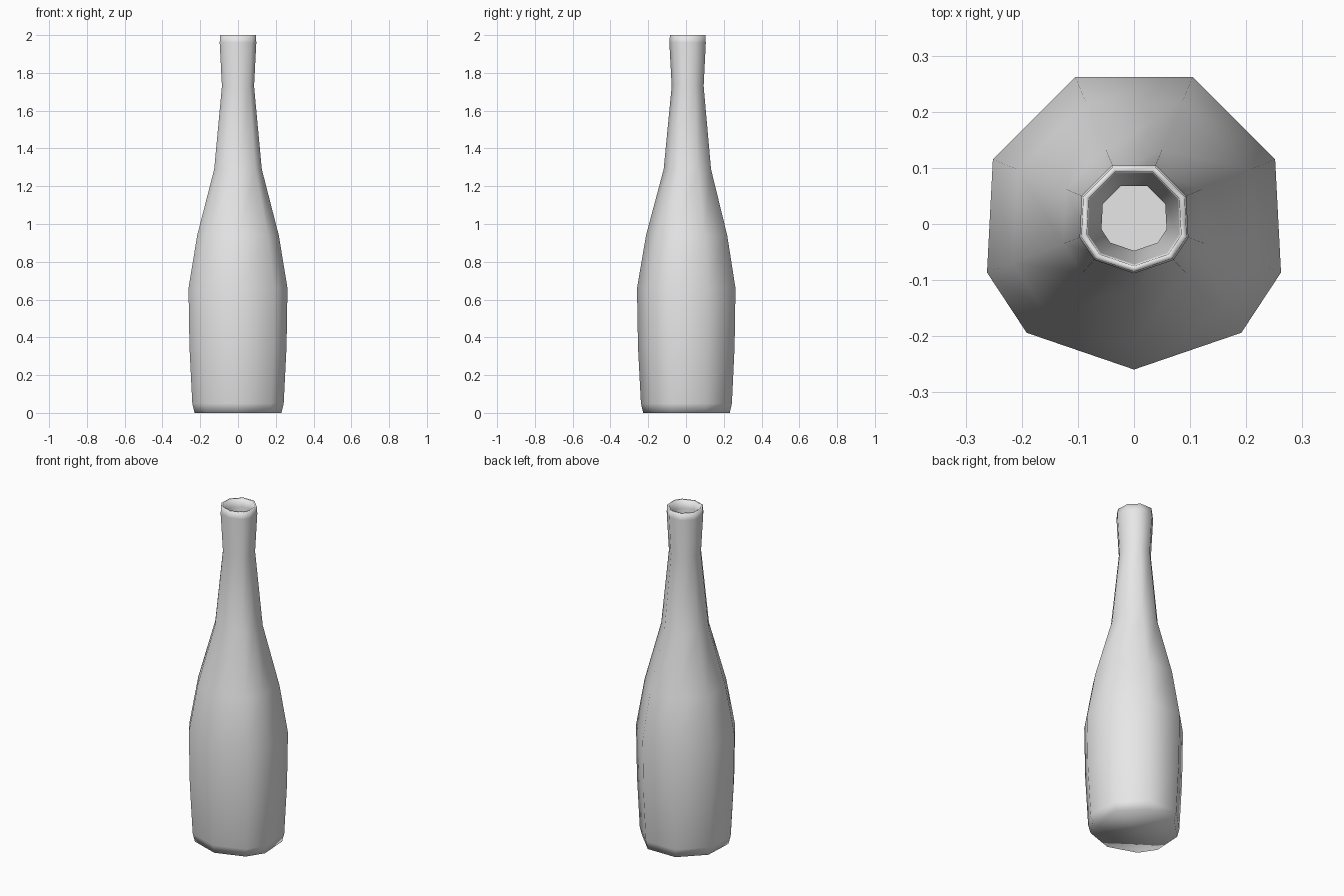
import bpy
import bmesh

cube = bpy.data.objects.get("Cube")
if cube:
    bpy.data.objects.remove(cube, do_unlink=True)

# One grey material
glass = bpy.data.materials.new("plain grey")
glass.use_nodes = True
grey = (0.8, 0.8, 0.8, 1.0)
glass.diffuse_color = grey
glass.node_tree.nodes["Principled BSDF"].inputs["Base Color"].default_value = grey

# Uneven nine-sided section, right half mirrored to the left
half = [(0.73, -0.74), (1.0, -0.33), (0.96, 0.44), (0.40, 1.0)]
section = [(0, -0.99)] + half + [(-x, y) for x, y in reversed(half)]

# Radius and height, up the outside, over the lip and down the inside
profile = [
    (0.230, 0.0), (0.242, 0.05), (0.257, 0.35), (0.262, 0.66),
    (0.216, 0.94), (0.126, 1.29), (0.085, 1.73), (0.097, 1.96), (0.094, 2.0),
    (0.084, 2.0), (0.081, 1.95), (0.058, 1.73), (0.100, 1.29),
    (0.190, 0.94), (0.235, 0.66), (0.230, 0.35), (0.210, 0.04),
]


def ring(bm, radius, z):
    shift = 0.0125 * (1 - radius / 0.262)
    return [bm.verts.new((x * radius, y * radius + shift, z)) for x, y in section]


# Bottle: rings bridged along the profile, closed by a base and an inner floor
bm = bmesh.new()
rings = [ring(bm, r, z) for r, z in profile]
count = len(section)
for low, high in zip(rings, rings[1:]):
    for i in range(count):
        j = (i + 1) % count
        bm.faces.new((low[i], low[j], high[j], high[i]))
bm.faces.new(list(reversed(rings[0])))
floor = bm.faces.new(rings[-1])
for face in bm.faces:
    face.smooth = face is not floor

mesh = bpy.data.meshes.new("bottle")
bm.to_mesh(mesh)
bm.free()
mesh.materials.append(glass)
bottle = bpy.data.objects.new("bottle", mesh)
bpy.context.collection.objects.link(bottle)
